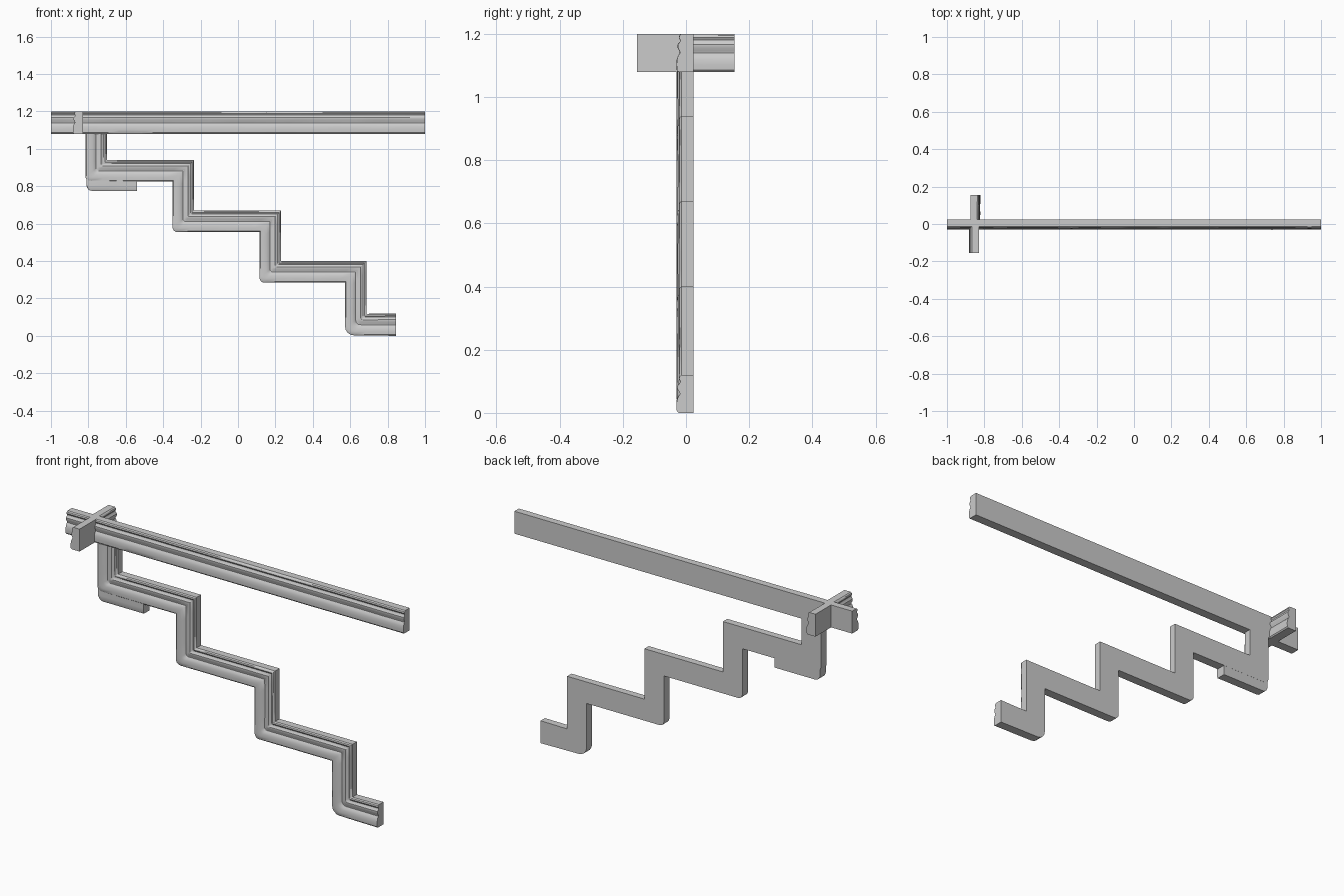
import bpy, bmesh, math
from mathutils import Vector, noise

if "Cube" in bpy.data.objects:
    bpy.data.objects.remove(bpy.data.objects["Cube"])

# Moulding cross-section: (fraction from lower to upper edge, depth; negative = face)
PROFILE = [(0, .023), (0, -.024), (.05, -.029), (.18, -.030), (.32, -.029), (.42, -.025),
           (.49, -.019), (.55, -.020), (.63, -.026), (.72, -.026), (.79, -.019),
           (.84, -.018), (.90, -.022), (.96, -.020), (1, -.014), (1, .023)]
STUB = [(0, .0225), (0, -.024), (.12, -.028), (.4, -.0285), (1, -.027), (1, .0225)]


def face_map(a, z, d):
    return Vector((a, d, z))


def sweep(name, rings, profile=PROFILE, place=face_map, step=0.06):
    """Sweep the section along pairs of (lower edge point, upper edge point)."""
    pairs = [tuple(map(Vector, rings[0]))]
    for lo, hi in rings[1:]:
        lo, hi = Vector(lo), Vector(hi)
        l0, h0 = pairs[-1]
        n = max(1, round(max((lo - l0).length, (hi - h0).length) / step))
        pairs += [(l0.lerp(lo, i / n), h0.lerp(hi, i / n)) for i in range(1, n + 1)]
    bm = bmesh.new()
    loops = []
    for lo, hi in pairs:
        loop = []
        for t, d in profile:
            p = lo.lerp(hi, t)
            if d < 0:  # slight hand-worn waviness on the face
                d += .0015 * noise.noise(Vector((p.x * 9, p.y * 9, t * 3)))
            loop.append(bm.verts.new(place(p.x, p.y, d)))
        loops.append(loop)
    k = len(profile)
    for a, b in zip(loops, loops[1:]):
        for i in range(k):
            j = (i + 1) % k
            bm.faces.new((a[i], a[j], b[j], b[i]))
    bm.faces.new(loops[0])
    bm.faces.new(loops[-1][::-1])
    bmesh.ops.remove_doubles(bm, verts=bm.verts, dist=1e-5)
    bmesh.ops.recalc_face_normals(bm, faces=bm.faces)
    me = bpy.data.meshes.new(name)
    bm.to_mesh(me)
    bm.free()
    ob = bpy.data.objects.new(name, me)
    bpy.context.collection.objects.link(ob)
    bpy.ops.object.select_all(action='DESELECT')
    ob.select_set(True)
    bpy.context.view_layer.objects.active = ob
    bpy.ops.object.shade_smooth_by_angle(angle=math.radians(35))
    return ob


def rounded_corner(x, z, inner, r=.03, n=4):
    """Fan of rings rounding the lower-left outside corner."""
    angles = [math.pi * (1 + .5 * i / n) for i in range(n + 1)]
    return [((x + r + r * math.cos(a), z + r + r * math.sin(a)), inner) for a in angles]


# Top rail
sweep("top_rail", [((-1, 1.08), (-1, 1.2)), ((1, 1.08), (1, 1.2))])

# Cross arms: the face turns left on the front arm and right on the back arm
sweep("front_cross_arm", [((-.155, 1.08), (-.155, 1.2)), ((0, 1.08), (0, 1.2))],
      place=lambda a, z, d: Vector((-.853 + d, a, z)))
sweep("back_cross_arm", [((0, 1.08), (0, 1.2)), ((.154, 1.08), (.154, 1.2))],
      place=lambda a, z, d: Vector((-.852 - d, a, z)))

# Stair-step moulding: down, right, down, right ...
lefts = [-.815, -.35, .115, .573]
floors = [.825, .555, .285, .003]
W = .115
rings = [((lefts[0], 1.082), (lefts[0] + W, 1.082))]
for i, (x, z) in enumerate(zip(lefts, floors)):
    rings += rounded_corner(x, z, (x + W, z + W), r=.045 if i == 3 else .025)
    if i < 3:
        nx = lefts[i + 1]
        rings.append(((nx, z), (nx + W, z + W)))
rings.append(((.845, 0), (.845, .12)))
sweep("stair_moulding", rings)

# Short strip under the first step
stub = rounded_corner(-.81, .775, (-.81, .85), r=.03)
stub.append(((-.54, .775), (-.54, .85)))
sweep("under_strip", stub, profile=STUB)
